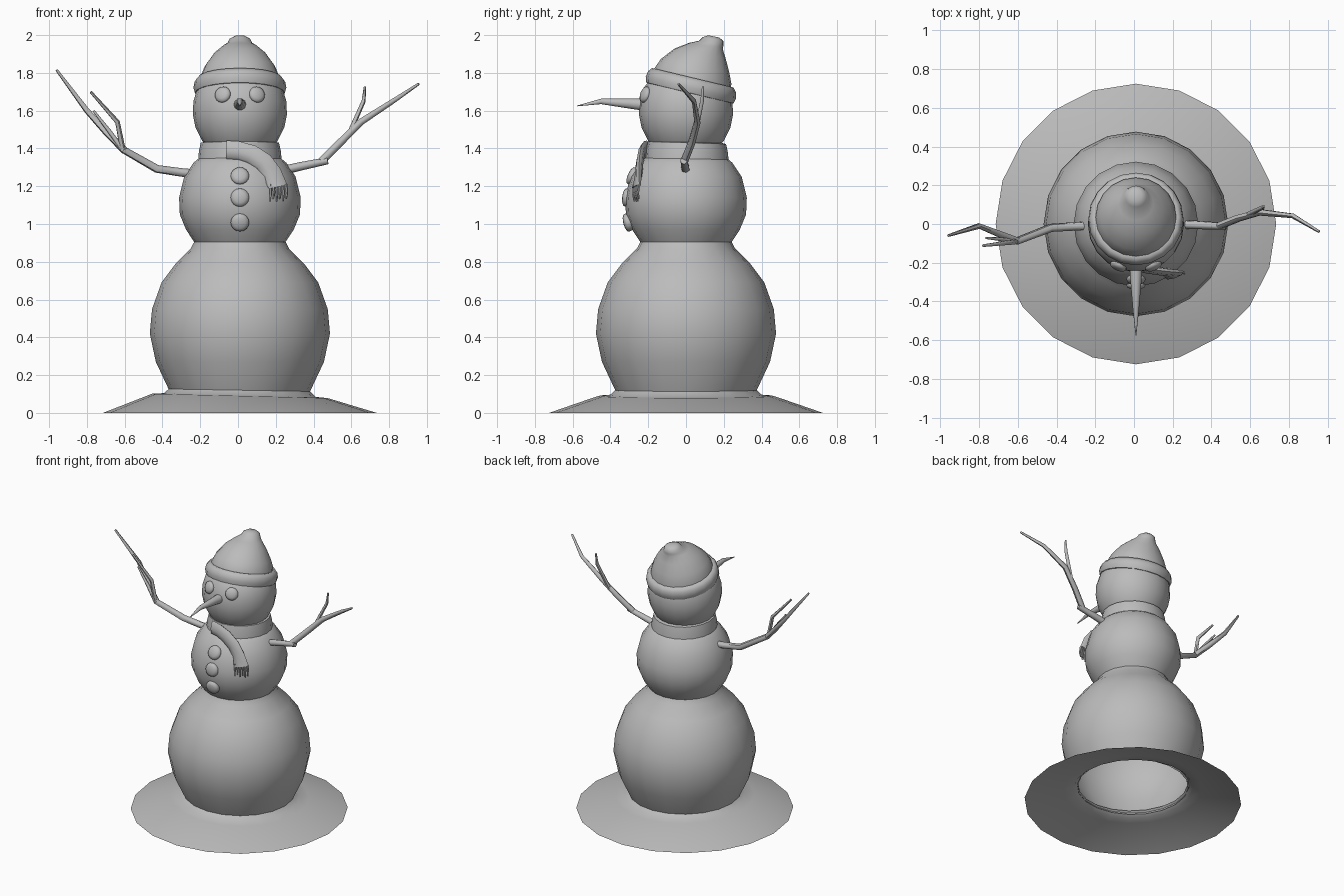
import bpy, bmesh, math
from mathutils import Vector

cube = bpy.data.objects.get("Cube")
if cube:
    bpy.data.objects.remove(cube, do_unlink=True)

GREY = (0.5, 0.5, 0.5, 1.0)
grey = bpy.data.materials.new("plain grey")
grey.use_nodes = True
grey.diffuse_color = GREY
grey.node_tree.nodes["Principled BSDF"].inputs["Base Color"].default_value = GREY

CX = 0.01  # the body axis


def finish(name, bm, angle=60):
    bmesh.ops.recalc_face_normals(bm, faces=bm.faces)
    mesh = bpy.data.meshes.new(name)
    bm.to_mesh(mesh)
    bm.free()
    mesh.materials.append(grey)
    obj = bpy.data.objects.new(name, mesh)
    bpy.context.collection.objects.link(obj)
    bpy.ops.object.select_all(action='DESELECT')
    obj.select_set(True)
    bpy.context.view_layer.objects.active = obj
    bpy.ops.object.shade_smooth_by_angle(angle=math.radians(angle))
    return obj


def oval(center, u, v, sides):
    """Closed ring of points spanned by the half axes u and v."""
    c, u, v = Vector(center), Vector(u), Vector(v)
    steps = [math.tau * i / sides for i in range(sides)]
    return [c + u * math.cos(a) + v * math.sin(a) for a in steps]


def loft(bm, rings, cap_start=True, cap_end=True, loop=False):
    rows = [[bm.verts.new(p) for p in ring] for ring in rings]
    pairs = list(zip(rows, rows[1:])) + ([(rows[-1], rows[0])] if loop else [])
    for a, b in pairs:
        for i in range(len(a)):
            j = (i + 1) % len(a)
            bm.faces.new((a[i], a[j], b[j], b[i]))
    if cap_start and not loop:
        bm.faces.new(rows[0])
    if cap_end and not loop:
        bm.faces.new(rows[-1])


def tilted(y, z, r, slope=0.0, sides=20):
    """Ring around the body axis that drops towards the back by slope."""
    k = math.sqrt(1 + slope * slope)
    return oval((CX, y, z), (r, 0, 0), (0, r / k, -r * slope / k), sides)


def tube(bm, points, radii, sides=6):
    pts = [Vector(p) for p in points]
    rings = []
    for i, p in enumerate(pts):
        d = (pts[min(i + 1, len(pts) - 1)] - pts[max(i - 1, 0)]).normalized()
        side = d.cross(Vector((0.1, 1, 0.2))) if abs(d.y) < 0.9 else d.cross(Vector((0, 0, 1)))
        side.normalize()
        rings.append(oval(p, side * radii[i], d.cross(side) * radii[i], sides))
    loft(bm, rings)


def revolve(name, profile, **kw):
    bm = bmesh.new()
    loft(bm, [tilted(0, z, r) for r, z in profile], **kw)
    return finish(name, bm)


# Snow balls
revolve("snow_body", [
    (0.37, 0.11), (0.445, 0.27), (0.477, 0.42), (0.465, 0.55), (0.415, 0.69),
    (0.34, 0.79), (0.26, 0.87), (0.242, 0.905), (0.285, 0.97), (0.318, 1.05),
    (0.322, 1.14), (0.295, 1.25), (0.245, 1.325), (0.19, 1.37)],
    cap_start=False)
revolve("head", [
    (0.15, 1.38), (0.2, 1.44), (0.235, 1.51), (0.249, 1.58), (0.246, 1.65),
    (0.225, 1.72), (0.17, 1.79), (0.08, 1.83)])

# Ground snow, open underneath, slightly higher on one side
bm = bmesh.new()
loft(bm, [tilted(0, z, r) for r, z in
          [(0.725, 0), (0.465, 0.09), (0.40, 0.095), (0.365, 0.13)]],
     cap_start=False, cap_end=False)
for v in bm.verts:
    if v.co.z > 0.05:
        v.co.z -= 0.025 * v.co.x
finish("ground_snow", bm)

# Hat crown with its drooping tip
SLOPE = 0.2
bm = bmesh.new()
loft(bm, [tilted(y, z, r, SLOPE) for y, z, r in [
    (0.03, 1.74, 0.212), (0.037, 1.785, 0.207), (0.048, 1.837, 0.185),
    (0.075, 1.902, 0.138), (0.107, 1.942, 0.09), (0.133, 1.957, 0.066),
    (0.143, 1.978, 0.056), (0.148, 1.993, 0.03)]])
finish("hat_crown", bm)

# Hat brim, a thick rolled band
bm = bmesh.new()
loft(bm, [tilted(0.028 + h * SLOPE, 1.732 + h, r, 0.24) for r, h in [
    (0.215, -0.042), (0.238, -0.038), (0.246, -0.01), (0.24, 0.02),
    (0.222, 0.042), (0.2, 0.04)]], loop=True)
finish("hat_brim", bm)

# Scarf band
bm = bmesh.new()
loft(bm, [tilted(0.005, z, r, 0.03) for r, z in [
    (0.18, 1.335), (0.221, 1.338), (0.217, 1.385), (0.207, 1.43), (0.17, 1.438)]],
    loop=True)
finish("scarf_band", bm)

# Scarf tail: centre of each section, then half width across the path
tail = [
    ((-0.06, -0.208, 1.392), (0.0, 0, 0.05)),
    ((0.0, -0.222, 1.39), (0.006, 0, 0.048)),
    ((0.07, -0.236, 1.37), (0.024, 0, 0.044)),
    ((0.135, -0.245, 1.328), (0.036, 0, 0.036)),
    ((0.18, -0.25, 1.27), (0.045, 0, 0.022)),
    ((0.21, -0.262, 1.2), (0.05, 0.015, 0.01)),
]
bm = bmesh.new()
loft(bm, [oval(c, w, (0.004, 0.02, 0.005), 8) for c, w in tail])
finish("scarf_tail", bm)

# Scarf fringe
bm = bmesh.new()
for i in range(6):
    x = 0.17 + i * 0.017
    y = -0.274 + i * 0.005
    drop = 0.012 * (i % 2)
    tube(bm, [(x, y, 1.21), (x + 0.004, y - 0.006, 1.165), (x, y, 1.12 + drop)],
         [0.008, 0.007, 0.004], 5)
finish("scarf_fringe", bm)

# Carrot nose, gently bent
bm = bmesh.new()
tube(bm, [(CX, -0.22, 1.632), (CX, -0.3, 1.638), (CX, -0.45, 1.649), (CX, -0.577, 1.625)],
     [0.034, 0.028, 0.015, 0.002], 10)
finish("nose", bm)


def pebble(name, center, normal, radius, depth):
    """Domed disc facing along normal."""
    n = Vector(normal).normalized()
    u = n.cross(Vector((0, 0, 1))).normalized()
    v = n.cross(u)
    bm = bmesh.new()
    loft(bm, [oval(Vector(center) + n * depth * h, u * radius * r, v * radius * r, 16)
              for r, h in [(0.9, -1), (1, 0), (0.92, 0.5), (0.6, 0.85), (0.2, 1)]])
    finish(name, bm)


# Eyes and buttons
for side, label in ((1, "left"), (-1, "right")):
    pebble(label + "_eye", (CX + side * 0.091, -0.217, 1.685), (side * 0.38, -0.87, 0.3),
           0.044, 0.02)
for label, y, z, up in (("top", -0.286, 1.255, 0.45), ("middle", -0.316, 1.14, 0.1),
                        ("bottom", -0.31, 1.008, -0.25)):
    pebble(label + "_button", (CX, y, z), (0, -1, up), 0.049, 0.022)

# Left arm with one twig
bm = bmesh.new()
tube(bm, [(0.2, 0, 1.275), (0.33, -0.005, 1.305), (0.475, -0.012, 1.335)], [0.025, 0.023, 0.019])
tube(bm, [(0.44, -0.01, 1.33), (0.54, 0.03, 1.43), (0.65, 0.06, 1.54), (0.82, 0.042, 1.65),
          (0.957, -0.04, 1.742)], [0.021, 0.02, 0.018, 0.013, 0.007])
tube(bm, [(0.59, 0.05, 1.48), (0.665, 0.085, 1.65), (0.672, 0.09, 1.728)],
     [0.013, 0.011, 0.006])
finish("left_arm", bm)

# Right arm with two twigs
bm = bmesh.new()
tube(bm, [(-0.2, -0.005, 1.265), (-0.3, -0.012, 1.273), (-0.43, -0.02, 1.292),
          (-0.61, -0.09, 1.395)], [0.023, 0.023, 0.022, 0.019])
tube(bm, [(-0.6, -0.088, 1.388), (-0.7, -0.05, 1.49), (-0.8, -0.01, 1.6),
          (-0.96, -0.06, 1.815)], [0.02, 0.019, 0.015, 0.007])
tube(bm, [(-0.61, -0.09, 1.395), (-0.638, -0.095, 1.54), (-0.78, -0.112, 1.7)],
     [0.015, 0.013, 0.007])
tube(bm, [(-0.615, -0.09, 1.4), (-0.68, -0.08, 1.49), (-0.765, -0.072, 1.6)],
     [0.013, 0.011, 0.006])
finish("right_arm", bm)
